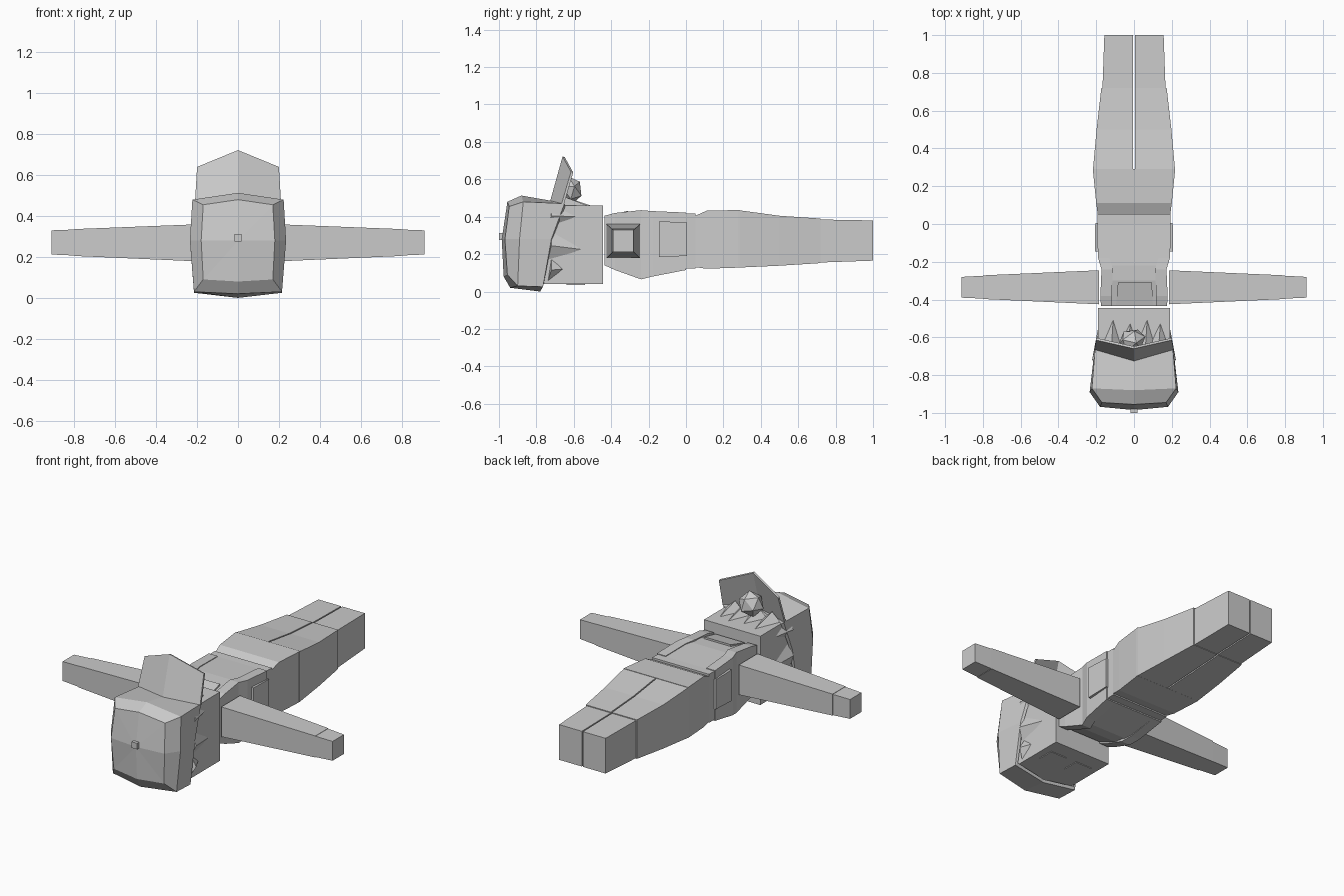
import bpy, bmesh
from mathutils import Vector


def mesh(name, verts, faces):
    me = bpy.data.meshes.new(name)
    bm = bmesh.new()
    vs = [bm.verts.new(v) for v in verts]
    for f in faces:
        bm.faces.new([vs[i] for i in f])
    bmesh.ops.recalc_face_normals(bm, faces=bm.faces)
    bm.to_mesh(me)
    bm.free()
    ob = bpy.data.objects.new(name, me)
    bpy.context.collection.objects.link(ob)
    return ob


def loft(name, rings, caps=True):
    """Skin a list of equally sized closed rings."""
    n = len(rings[0])
    verts = [p for r in rings for p in r]
    faces = [(k*n+i, k*n+(i+1) % n, (k+1)*n+(i+1) % n, (k+1)*n+i)
             for k in range(len(rings)-1) for i in range(n)]
    if caps:
        faces += [tuple(range(n)), tuple(range(len(verts)-n, len(verts)))]
    return mesh(name, verts, faces)


def body(name, secs):
    """Box sections along y: (y, x0, x1, z0, z1)."""
    return loft(name, [[(a, y, c), (b, y, c), (b, y, d), (a, y, d)]
                       for y, a, b, c, d in secs])


def box(name, x0, x1, y0, y1, z0, z1):
    return body(name, [(y0, x0, x1, z0, z1), (y1, x0, x1, z0, z1)])


def spike(name, base, tip):
    """Hair lock: three base points and a tip."""
    return mesh(name, list(base) + [tip], [(0, 1, 2), (0, 1, 3), (1, 2, 3), (2, 0, 3)])


# Head
box("head", -0.19, 0.19, -0.86, -0.445, 0.04, 0.46)


# Cap crown: octagonal rings given by bottom-mid, bottom corner, side, top corner, top-mid
def cap_ring(bm_, bc, s, tc, tm):
    flip = lambda p: (-p[0], p[1], p[2])
    return [bm_, bc, s, tc, tm, flip(tc), flip(s), flip(bc)]


front = cap_ring((0, -0.975, 0.08), (0.17, -0.955, 0.09), (0.18, -0.968, 0.28),
                 (0.17, -0.945, 0.455), (0, -0.955, 0.48))
wide = cap_ring((0, -0.94, 0.02), (0.215, -0.90, 0.03), (0.235, -0.89, 0.28),
                (0.223, -0.87, 0.48), (0, -0.88, 0.513))
rim = cap_ring((0, -0.78, 0.0), (0.215, -0.765, 0.025), (0.215, -0.72, 0.28),
               (0.205, -0.65, 0.47), (0, -0.72, 0.485))
inner = [(x*0.93, y+0.004, 0.25+(z-0.25)*0.93) for x, y, z in rim]
cap = loft("cap", [front, wide, rim, inner], caps=False)
mesh("cap_front", front + [(0, -0.985, 0.28)], [(i, (i+1) % 8, 8) for i in range(8)])
box("cap_button", -0.018, 0.018, -1.0, -0.975, 0.275, 0.312)

# Cap brim: thin folded sheet
outline = [(-0.21, -0.665, 0.47), (0, -0.73, 0.47), (0.21, -0.665, 0.47),
           (0.2, -0.615, 0.64), (0, -0.66, 0.722), (-0.2, -0.615, 0.64)]
back = [(x, y+0.012, z-0.004) for x, y, z in outline]
mesh("cap_brim", outline + back,
     [(0, 1, 4, 5), (1, 2, 3, 4), (6, 7, 10, 11), (7, 8, 9, 10)] +
     [(i, (i+1) % 6, 6+(i+1) % 6, 6+i) for i in range(6)])

# Hair tuft behind the brim and low locks around it
bpy.ops.mesh.primitive_ico_sphere_add(subdivisions=1, radius=0.075, location=(-0.01, -0.615, 0.545))
tuft = bpy.context.object
tuft.name = "hair_tuft"
tuft.scale = (1.0, 0.8, 1.0)
tuft.rotation_euler = (0.3, 0.2, 0.4)
for i, x in enumerate((-0.12, -0.03, 0.06, 0.13)):
    spike(f"back_lock_{i}", [(x-0.06, -0.66, 0.455), (x+0.06, -0.66, 0.455), (x, -0.66, 0.51)],
          (x+0.01, -0.50-0.02*(i % 2), 0.457))

# Side hair locks and eyes, both sides
for s, side in ((-1, "left"), (1, "right")):
    for i, (z0, z1, ty, tz) in enumerate(((0.34, 0.47, -0.59, 0.40), (0.16, 0.33, -0.56, 0.225),
                                          (0.05, 0.18, -0.66, 0.12))):
        spike(f"{side}_lock_{i}", [(s*0.185, -0.74, z0), (s*0.185, -0.72, z1),
                                   (s*0.222, -0.72, (z0+z1)/2)], (s*0.192, ty, tz))
    box(f"{side}_eye", *sorted((s*0.035, s*0.145)), -0.64, -0.54, 0.036, 0.045)

    # Arm and hand
    def arm_sec(x, y0, y1, z0, z1):
        return [(s*x, y0, z0), (s*x, y1, z0), (s*x, y1, z1), (s*x, y0, z1)]
    loft(f"{side}_arm", [arm_sec(0.185, -0.425, -0.245, 0.178, 0.36),
                         arm_sec(0.80, -0.397, -0.272, 0.205, 0.336)])
    loft(f"{side}_hand", [arm_sec(0.80, -0.395, -0.274, 0.207, 0.334),
                          arm_sec(0.912, -0.39, -0.28, 0.212, 0.33)])

    # Leg and shoe
    c = 0.004

    def span(w):
        return sorted((s*c, s*w))
    body(f"{side}_leg", [(0.28, *span(0.218), 0.128, 0.435), (0.5, *span(0.198), 0.138, 0.405),
                         (0.72, *span(0.173), 0.152, 0.39)])
    body(f"{side}_shoe", [(0.715, *span(0.167), 0.155, 0.385), (1.0, *span(0.157), 0.165, 0.38)])

    # Open jacket panel and pocket
    def panel(y, w, z0, z1):
        return (y, *sorted((s*w, s*(w-0.06))), z0, z1)
    body(f"{side}_jacket", [panel(-0.435, 0.175, 0.14, 0.405), panel(-0.38, 0.178, 0.115, 0.42),
                            panel(-0.24, 0.172, 0.065, 0.435), panel(-0.18, 0.19, 0.08, 0.43),
                            panel(0.0, 0.197, 0.115, 0.422)])
    body(f"{side}_pocket", [(-0.145, *sorted((s*0.18, s*0.207)), 0.185, 0.375),
                            (0.005, *sorted((s*0.18, s*0.205)), 0.19, 0.37)])

# Torso, hood at the neck, waistband, hips
body("torso", [(-0.435, -0.15, 0.15, 0.15, 0.395), (-0.3, -0.15, 0.15, 0.09, 0.423),
               (-0.22, -0.15, 0.15, 0.078, 0.427), (0.0, -0.185, 0.185, 0.115, 0.418)])
body("hood", [(-0.43, -0.095, 0.1, 0.36, 0.402), (-0.31, -0.085, 0.095, 0.38, 0.432)])
box("waistband", -0.192, 0.192, -0.005, 0.052, 0.122, 0.418)
body("hips", [(0.05, -0.192, 0.192, 0.13, 0.405), (0.11, -0.2, 0.2, 0.122, 0.432),
              (0.29, -0.218, 0.218, 0.128, 0.436)])
